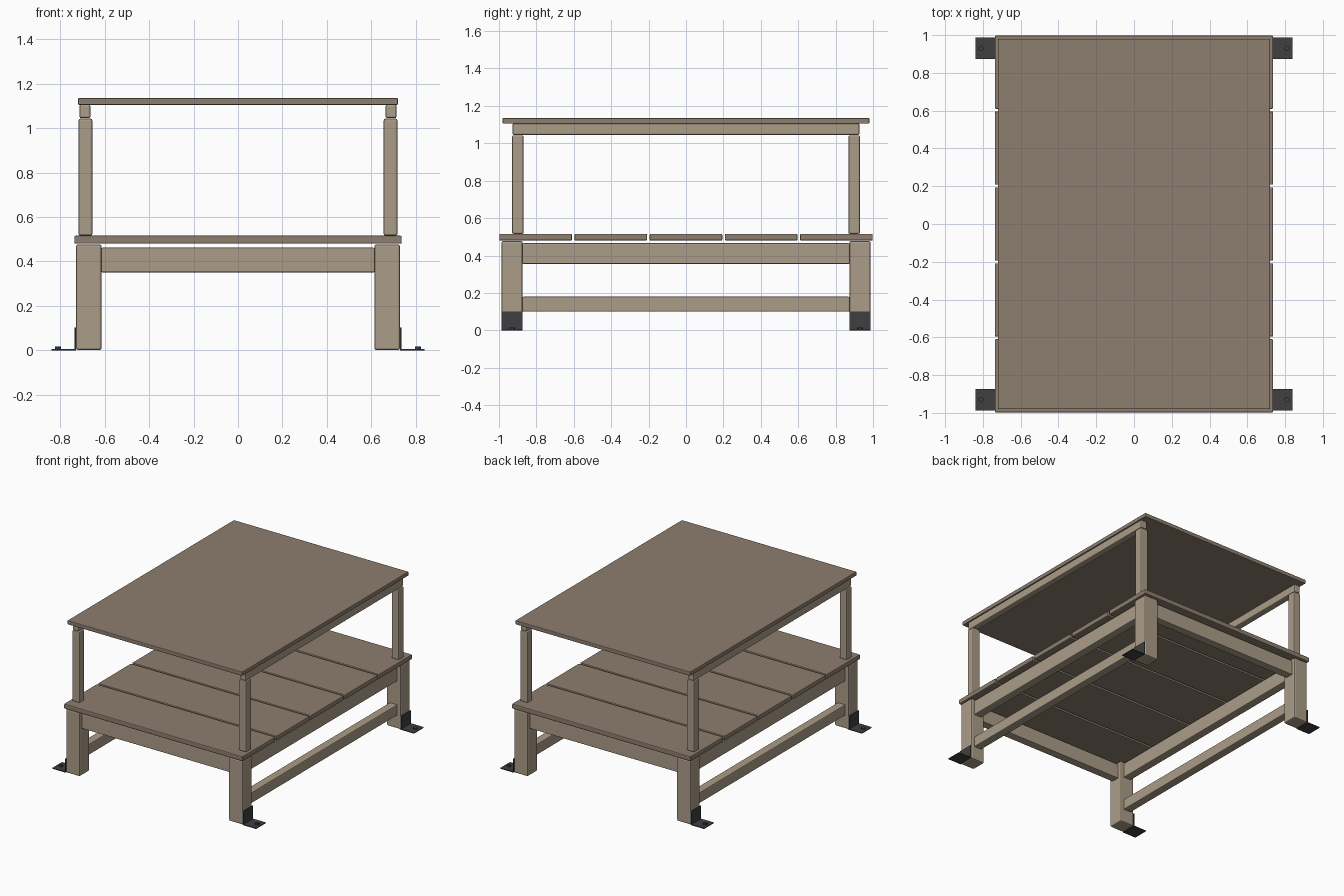
import bpy

if "Cube" in bpy.data.objects:
    bpy.data.objects.remove(bpy.data.objects["Cube"])


def material(name, rgb):
    m = bpy.data.materials.new(name)
    m.diffuse_color = (*rgb, 1)
    m.use_nodes = True
    m.node_tree.nodes["Principled BSDF"].inputs["Base Color"].default_value = m.diffuse_color
    return m


frame_wood = material("frame_wood", (0.41, 0.34, 0.25))
board_wood = material("board_wood", (0.27, 0.21, 0.16))
steel = material("dark_steel", (0.05, 0.05, 0.05))


def finish(ob, name, mat, bevel):
    ob.name = name
    ob.data.materials.append(mat)
    if bevel:
        b = ob.modifiers.new("bevel", "BEVEL")
        b.width = bevel
        b.segments = 2
    return ob


def box(name, x, y, z, mat, bevel=0.006):
    """Box from (min, max) pairs on each axis."""
    spans = (x, y, z)
    bpy.ops.mesh.primitive_cube_add(size=1, location=[(a + b) / 2 for a, b in spans])
    ob = bpy.context.object
    ob.scale = [abs(b - a) for a, b in spans]
    bpy.ops.object.transform_apply(location=False, rotation=False, scale=True)
    return finish(ob, name, mat, bevel)


def side(s, a, b):
    return tuple(sorted((s * a, s * b)))


# Table top
box("table_top", (-0.72, 0.72), (-0.98, 0.98), (1.105, 1.135), board_wood, 0.004)

# Five shelf boards
for i in range(5):
    c = (i - 2) * 0.402
    box(f"shelf_board_{i + 1}", (-0.737, 0.737), (c - 0.194, c + 0.194),
        (0.48, 0.516), board_wood)

for sx in (-1, 1):
    # Long rails on the left and right
    tag = "right" if sx > 0 else "left"
    box(f"{tag}_top_rail", side(sx, 0.664, 0.714), (-0.928, 0.928), (1.045, 1.106), frame_wood, 0.008)
    box(f"{tag}_apron", side(sx, 0.64, 0.703), (-0.875, 0.875), (0.355, 0.466), frame_wood)
    box(f"{tag}_stretcher", side(sx, 0.64, 0.703), (-0.875, 0.875), (0.10, 0.18), frame_wood)
    for sy in (-1, 1):
        # Leg, upper post and floor bracket at each corner
        tag = ("back" if sy > 0 else "front") + ("_right" if sx > 0 else "_left")
        y = side(sy, 0.873, 0.987)
        box(f"{tag}_leg", side(sx, 0.614, 0.729), y, (0.001, 0.477), frame_wood, 0.009)
        box(f"{tag}_post", side(sx, 0.656, 0.718), side(sy, 0.868, 0.93), (0.516, 1.043), frame_wood, 0.008)
        box(f"{tag}_bracket_upright", side(sx, 0.729, 0.735), y, (0, 0.102), steel, 0)
        box(f"{tag}_bracket_foot", side(sx, 0.735, 0.84), y, (0, 0.006), steel, 0)
        bpy.ops.mesh.primitive_cylinder_add(vertices=6, radius=0.015, depth=0.01,
                                            location=(sx * 0.81, sy * 0.93, 0.011))
        finish(bpy.context.object, f"{tag}_bolt", steel, 0)

# Short aprons front and back
for sy, tag in ((-1, "front"), (1, "back")):
    box(f"{tag}_apron", (-0.616, 0.616), side(sy, 0.90, 0.963), (0.35, 0.462), frame_wood)
